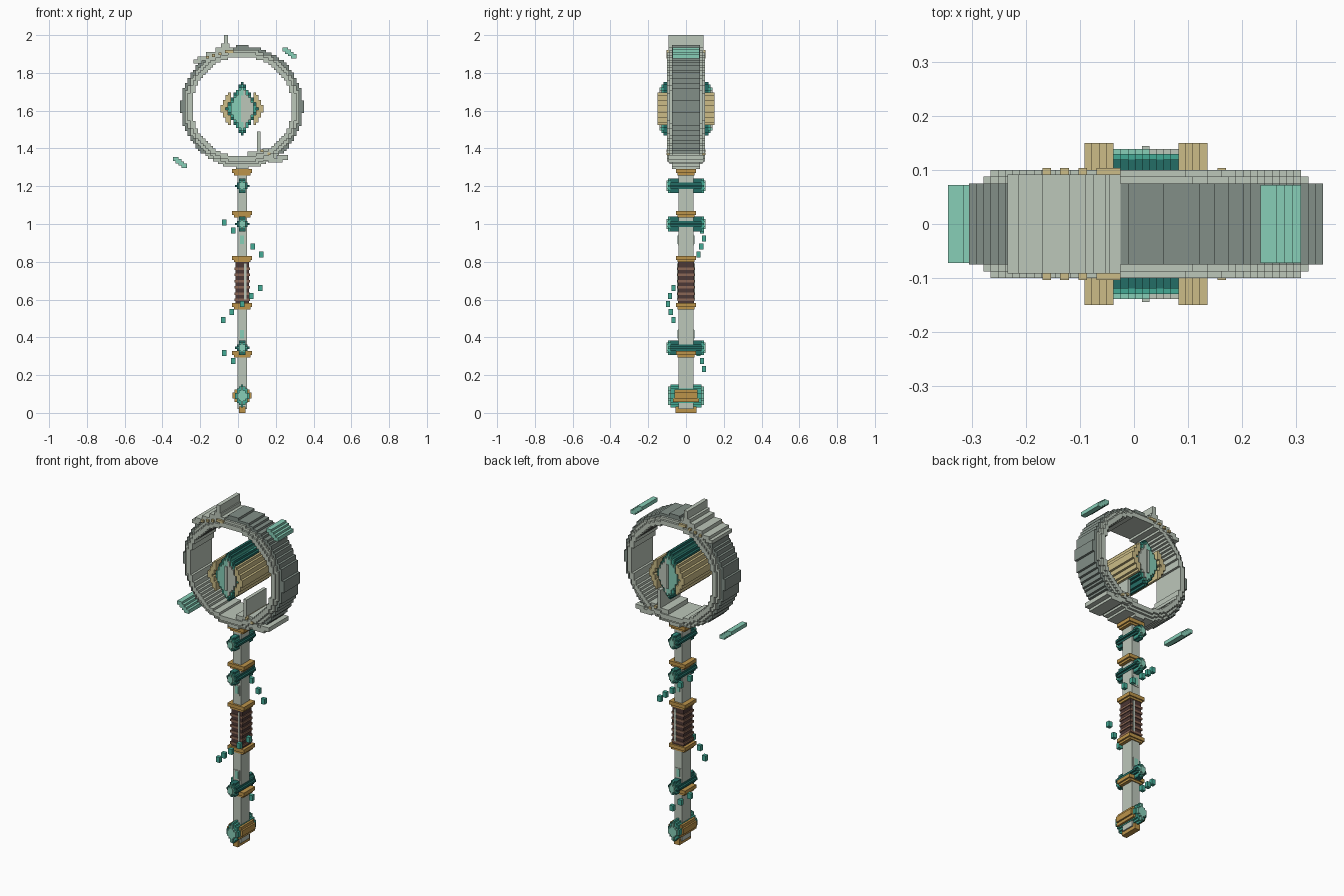
import bpy, bmesh, math

if "Cube" in bpy.data.objects:
    bpy.data.objects.remove(bpy.data.objects["Cube"])

CX = 0.022          # axis of the shaft
RING_Z = 1.62       # centre of the ring
GEM_Z = 1.61
CELL = 0.0134       # size of one step


def material(name, rgb):
    lin = [((c + 0.055) / 1.055) ** 2.4 for c in rgb] + [1]
    m = bpy.data.materials.new(name)
    m.use_nodes = True
    m.diffuse_color = lin
    m.node_tree.nodes["Principled BSDF"].inputs["Base Color"].default_value = lin
    return m


STONE = material("light stone", (0.74, 0.78, 0.73))
SLATE = material("dark stone", (0.51, 0.56, 0.53))
DEEP = material("deep teal", (0.14, 0.43, 0.40))
TEAL = material("teal", (0.27, 0.67, 0.59))
MINT = material("light teal", (0.53, 0.81, 0.72))
GOLD = material("gold", (0.74, 0.58, 0.29))
PALE = material("pale gold", (0.80, 0.74, 0.53))
BROWN = material("dark leather", (0.30, 0.22, 0.21))
TAN = material("light leather", (0.54, 0.40, 0.33))


def boxes(name, mat, items):
    """One object from boxes given as (x0, x1, y0, y1, z0, z1)."""
    bm = bmesh.new()
    for x0, x1, y0, y1, z0, z1 in items:
        for v in bmesh.ops.create_cube(bm, size=1)["verts"]:
            v.co.x = x1 if v.co.x > 0 else x0
            v.co.y = y1 if v.co.y > 0 else y0
            v.co.z = z1 if v.co.z > 0 else z0
    me = bpy.data.meshes.new(name)
    bm.to_mesh(me)
    bm.free()
    me.materials.append(mat)
    ob = bpy.data.objects.new(name, me)
    bpy.context.collection.objects.link(ob)
    return ob


def stepped(name, mat, inside, cz, reach, depth, cell=CELL):
    """Stepped outline, run by run, drawn through the depth."""
    n = math.ceil(reach / cell)
    items = []
    for j in range(-n, n + 1):
        start = None
        for i in range(-n, n + 2):
            hit = i <= n and inside(i * cell, j * cell)
            if hit and start is None:
                start = i
            elif not hit and start is not None:
                items.append((CX + (start - 0.5) * cell, CX + (i - 0.5) * cell, -depth, depth,
                              cz + (j - 0.5) * cell, cz + (j + 0.5) * cell))
                start = None
    return boxes(name, mat, items)


def centred(hx, hy, z0, z1):
    return (CX - hx, CX + hx, -hy, hy, z0, z1)


def annulus(r0, r1):
    return lambda x, z: r0 <= math.hypot(x, z) <= r1


def diamond(w, h, limit=1.0, keep=lambda x, z: True):
    return lambda x, z: (abs(x) / w) ** 1.15 + (abs(z) / h) ** 1.15 <= limit and keep(x, z)


# Ring: inner rim, shoulder and outer band
stepped("ring_rim", STONE, annulus(0.265, 0.292), RING_Z, 0.33, 0.10)
stepped("ring_shoulder", STONE, annulus(0.285, 0.306), RING_Z, 0.33, 0.088)
band = annulus(0.296, 0.323)
stepped("ring_outer_band", SLATE, lambda x, z: band(x, z) and z > -0.25, RING_Z, 0.33, 0.075)
stepped("ring_base", STONE, lambda x, z: band(x, z) and z <= -0.25, RING_Z, 0.33, 0.075)

# Broken fins on the ring, as (x0, x1, z0, z1)
top_fin = [(-.235, -.19, 1.85, 1.87), (-.215, -.13, 1.865, 1.888), (-.17, -.08, 1.88, 1.91),
           (-.12, -.025, 1.9, 1.935), (-.09, -.045, 1.93, 1.955), (-.075, -.052, 1.95, 2.0)]
low_fin = [(.05, .13, 1.34, 1.385), (.12, .19, 1.335, 1.365), (.16, .235, 1.325, 1.35),
           (.21, .265, 1.34, 1.365), (.13, .17, 1.36, 1.4), (.1, .12, 1.38, 1.49)]
for name, fin in (("top_fin", top_fin), ("lower_fin", low_fin)):
    boxes(name, STONE, [(a, b, -0.092, 0.092, c, d) for a, b, c, d in fin])
boxes("fin_studs", PALE,
      [(x, x + 0.016, -0.104, 0.104, z, z + 0.014)
       for x, z in ((-.17, 1.875), (-.137, 1.885), (-.103, 1.895), (.12, 1.38), (.155, 1.365))]
      + [(-0.07, -0.025, -0.104, 0.104, 1.905, 1.92)])

# Loose shards beside the ring
for name, x, z in (("upper_shard", 0.235, 1.935), ("lower_shard", -0.345, 1.355)):
    boxes(name, MINT, [(x + 0.015 * i, x + 0.015 * i + 0.03, -0.072, 0.072,
                        z - 0.012 * i - 0.022, z - 0.012 * i) for i in range(4)])

# Central gem: nested layers, split in two tones
stepped("gem_shell", DEEP, diamond(0.082, 0.14), GEM_Z, 0.15, 0.12)
stepped("gem_edge", TEAL, diamond(0.075, 0.13), GEM_Z, 0.15, 0.13)
stepped("gem_left_facet", STONE, diamond(0.066, 0.115, keep=lambda x, z: x > 0), GEM_Z, 0.15, 0.139)
stepped("gem_right_facet", MINT, diamond(0.066, 0.115, keep=lambda x, z: x <= 0), GEM_Z, 0.15, 0.139)
boxes("gem_spine", STONE, [centred(0.007, 0.145, GEM_Z - 0.07, GEM_Z + 0.07)])

# Brackets that hold the gem
inner = diamond(0.082, 0.14)
stepped("gem_brackets", PALE,
        diamond(0.112, 0.19, keep=lambda x, z: not inner(x, z) and abs(z) < 0.088 and abs(x) > 0.055),
        GEM_Z, 0.15, 0.15)

# Shaft
boxes("shaft", STONE, [centred(0.025, 0.04, 0.02, 1.31)])
boxes("shaft_inlays", MINT, [(CX - 0.012, CX + 0.01, -0.044, 0.044, z, z + 0.045)
                             for z in (0.395, 0.895)])
boxes("shaft_side_plates", STONE, [centred(0.018, 0.043, z, z + 0.06) for z in (0.385, 0.885)])

# Collars
collars = (0.294, 0.548, 0.798, 1.035, 1.257)
boxes("collars", GOLD, [centred(0.053, 0.052, z + 0.012, z + 0.033) for z in collars]
      + [centred(0.044, 0.045, z, z + 0.012) for z in collars])

# Wrapped grip
boxes("grip_core", BROWN, [centred(0.036, 0.042, 0.58, 0.8)])
boxes("grip_wraps", TAN, [centred(0.041, 0.046, z, z + 0.013)
                          for z in [0.592 + 0.033 * i for i in range(6)]])
boxes("grip_strip", STONE, [(CX + 0.01, CX + 0.022, -0.047, 0.047, 0.6, 0.79)])

# Cross gems on the shaft
for i, z in enumerate((0.345, 1.0, 1.202)):
    stepped(f"cross_gem_shell_{i}", DEEP, diamond(0.036, 0.043), z, 0.05, 0.083, 0.011)
    stepped(f"cross_gem_edge_{i}", TEAL, diamond(0.028, 0.036), z, 0.05, 0.094, 0.011)
    stepped(f"cross_gem_tip_{i}", MINT, diamond(0.02, 0.028), z, 0.05, 0.104, 0.011)

# Pommel
stepped("pommel_shell", TEAL, diamond(0.042, 0.062), 0.09, 0.07, 0.082, 0.011)
stepped("pommel_tip", MINT, diamond(0.03, 0.045), 0.09, 0.07, 0.096, 0.011)
boxes("pommel_guard", GOLD, [centred(0.05, 0.062, 0.075, 0.108), centred(0.04, 0.07, 0.058, 0.075),
                             centred(0.04, 0.062, 0.108, 0.125)])
boxes("pommel_foot", GOLD, [centred(0.017, 0.055, 0.0, 0.035)])

# Small cubes drifting around the shaft
sweep = ((-0.095, 0.066), (-0.047, 0.085), (0.0, 0.095), (0.055, 0.081), (0.1, 0.066))
drift = []
for top, side, flip, count in ((1.008, 1, 1, 5), (0.662, -1, -1, 5), (0.318, 1, 1, 3)):
    for i, (x, y) in enumerate(sweep[:count]):
        px, py, pz = CX + x * flip, y * side, top - 0.0425 * i
        drift.append((px - 0.012, px + 0.012, py - 0.011, py + 0.011, pz - 0.016, pz + 0.016))
boxes("drifting_cubes", TEAL, drift)
